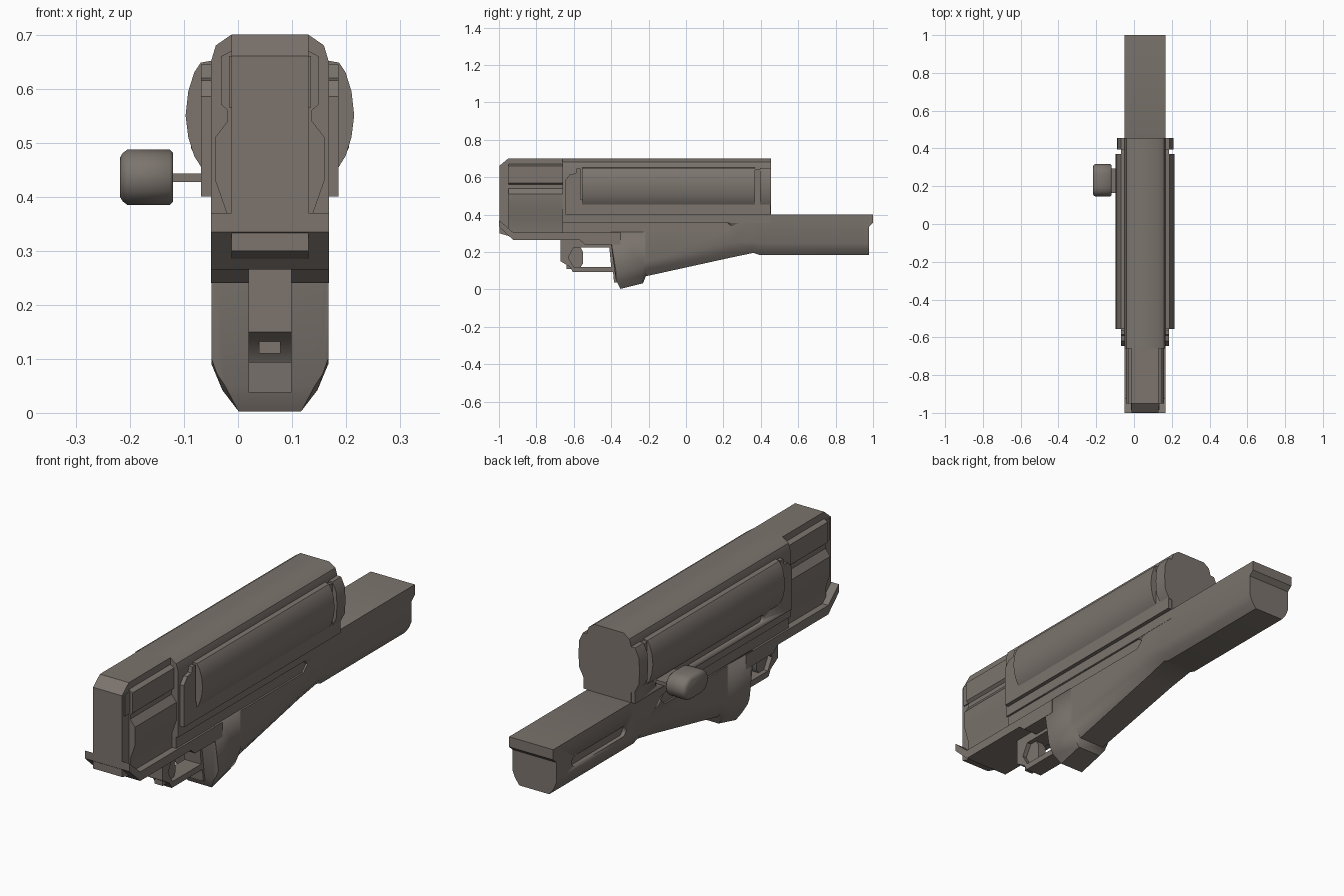
import bpy, bmesh, math

if "Cube" in bpy.data.objects:
    bpy.data.objects.remove(bpy.data.objects["Cube"])

CX = 0.059  # centre plane of the body (the side handle shifts it off x = 0)

mat = bpy.data.materials.new("warm_grey_metal")
mat.diffuse_color = (0.2, 0.175, 0.155, 1)
mat.use_nodes = True
mat.node_tree.nodes["Principled BSDF"].inputs["Base Color"].default_value = mat.diffuse_color


def loft(name, rings, angle=35):
    """Skin equal-length rings of 3D points and cap both ends."""
    bm = bmesh.new()
    vs = [[bm.verts.new(p) for p in r] for r in rings]
    n = len(rings[0])
    for a, b in zip(vs, vs[1:]):
        for i in range(n):
            bm.faces.new((a[i], a[(i + 1) % n], b[(i + 1) % n], b[i]))
    bm.faces.new(vs[0])
    bm.faces.new(vs[-1])
    bmesh.ops.recalc_face_normals(bm, faces=bm.faces)
    me = bpy.data.meshes.new(name)
    bm.to_mesh(me)
    bm.free()
    ob = bpy.data.objects.new(name, me)
    bpy.context.collection.objects.link(ob)
    me.materials.append(mat)
    activate(ob)
    bpy.ops.object.shade_smooth_by_angle(angle=math.radians(angle))
    return ob


def activate(ob):
    bpy.ops.object.select_all(action='DESELECT')
    ob.select_set(True)
    bpy.context.view_layer.objects.active = ob


def side_prism(name, yz, x0, x1):
    """Side profile extruded across x (measured from the centre plane)."""
    return loft(name, [[(CX + x, y, z) for y, z in yz] for x in (x0, x1)])


def long_prism(name, half, y0, y1):
    """Mirrored half cross-section (dx, z) extruded along y."""
    ring = half + [(-x, z) for x, z in reversed(half)]
    return loft(name, [[(CX + x, y, z) for x, z in ring] for y in (y0, y1)])


def cut(ob, cutter):
    m = ob.modifiers.new("cut", 'BOOLEAN')
    m.operation, m.solver, m.object = 'DIFFERENCE', 'EXACT', cutter
    activate(ob)
    bpy.ops.object.modifier_apply(modifier=m.name)
    bpy.data.objects.remove(cutter)


def slot(y0, y1, z0, z1):
    """Rounded slot outline in the side plane."""
    r, zc = (z1 - z0) / 2, (z0 + z1) / 2
    pts = []
    for yc, start in ((y1 - r, -90), (y0 + r, 90)):
        for i in range(7):
            a = math.radians(start + 30 * i)
            pts.append((yc + r * math.cos(a), zc + r * math.sin(a)))
    return pts


# Upper receiver and its nose
long_prism("receiver", [(.109, .356), (.109, .65), (.1, .68), (.071, .70)], -.66, .455)
side_prism("nose", [(-.998, .30), (-.998, .66), (-.95, .70), (-.6, .70), (-.6, .28), (-.93, .28)],
           -.071, .071)
long_prism("nose_side_panels",
           [(.08, .29), (.08, .37), (.101, .43), (.101, .51), (.078, .54), (.078, .56),
            (.09, .57), (.09, .66), (.071, .67)], -.95, -.6)
long_prism("nose_cap", [(.076, .565), (.076, .66), (.07, .66)], -.985, -.94)

# Fore-end with the raised lip at the tip
side_prism("fore_end",
           [(-1, .37), (-1, .335), (-.925, .265), (-.57, .265), (-.54, .24), (-.35, .24),
            (-.35, .305), (-.925, .305)], -.109, .109)

# Lower body, grip block and stock: y, top, bottom, chamfer width, chamfer height
stations = [(-.40, .36, .235, .01, .02), (-.375, .36, .05, .025, .05),
            (-.35, .36, .003, .05, .087), (-.23, .37, .033, .05, .087),
            (-.215, .37, .07, .045, .08), (.24, .38, .17, .04, .08),
            (.36, .39, .195, .035, .06), (.39, .40, .185, .035, .06), (.978, .40, .185, .035, .06)]
rings = []
for y, t, b, w, h in stations:
    half = [(.108, t), (.108, b + h), (.108 - w * .4, b + h * .45), (.108 - w, b)]
    rings.append([(CX + x, y, z) for x, z in half + [(-x, z) for x, z in reversed(half)]])
lower = loft("lower_body_and_stock", rings)
groove = [(-.7, .306), (.22, .306), (.25, .335), (.22, .356), (-.7, .356)]
for s in (-1, 1):
    cut(lower, side_prism("cutter", groove, s * .1, s * .13))
cut(lower, side_prism("cutter", slot(.49, .87, .27, .315), -.13, -.09))
side_prism("stock_end_lip", [(.96, .40), (1, .40), (1, .355), (.978, .335), (.96, .335)],
           -.108, .108)
side_prism("groove_core", [(-.66, .30), (-.66, .37), (-.3, .37), (-.3, .30)], -.1, .1)

# Trigger guard and trigger
guard = side_prism("trigger_guard",
                   [(-.67, .27), (-.67, .15), (-.62, .12), (-.605, .093), (-.39, .093),
                    (-.385, .038), (-.36, .038), (-.36, .27)], -.04, .04)
cut(guard, side_prism("cutter", [(-.63, .17), (-.6, .225), (-.41, .225), (-.40, .12), (-.6, .12)],
                      -.1, .1))
side_prism("trigger", [(-.64, .11), (-.64, .235), (-.57, .235), (-.55, .20), (-.55, .14), (-.57, .11)],
           -.02, .02)

# Bulging side covers, with the collar behind them
bulge = [(.09, .455), (.127, .455), (.14, .475), (.151, .51), (.156, .55), (.151, .595),
         (.14, .63), (.128, .648), (.09, .655)]
long_prism("side_covers", bulge, -.555, .37)
long_prism("rear_collar", [(.09, .44), (.125, .45), (.146, .49), (.15, .55), (.146, .61),
                           (.128, .648), (.09, .65)], .395, .455)

# U-shaped frames around the covers
frame = [(-.645, .40), (-.645, .585), (-.62, .615), (-.59, .62), (-.585, .645), (-.565, .645),
         (-.565, .48), (.36, .48), (.36, .645), (.395, .64), (.40, .62), (.453, .62), (.453, .40)]
for side, s in (("left", -1), ("right", 1)):
    f = side_prism(side + "_cover_frame", frame, s * .1, s * .127)
    if s < 0:
        cut(f, side_prism("cutter", slot(-.45, .31, .418, .452), -.14, -.112))

# Side handle: flat arm and rounded knob
side_prism("handle_arm", [(.165, .427), (.295, .427), (.295, .443), (.165, .443)], -.18, -.1)


def knob_ring(x, inset):
    return [(x, y, z) for y, z in slot(.145 + inset, .318 - inset, .385 + inset, .487 - inset)]


loft("handle_knob", [knob_ring(-.120, .006), knob_ring(-.126, 0), knob_ring(-.205, 0),
                     knob_ring(-.213, .006), knob_ring(-.218, .014)], 50)
